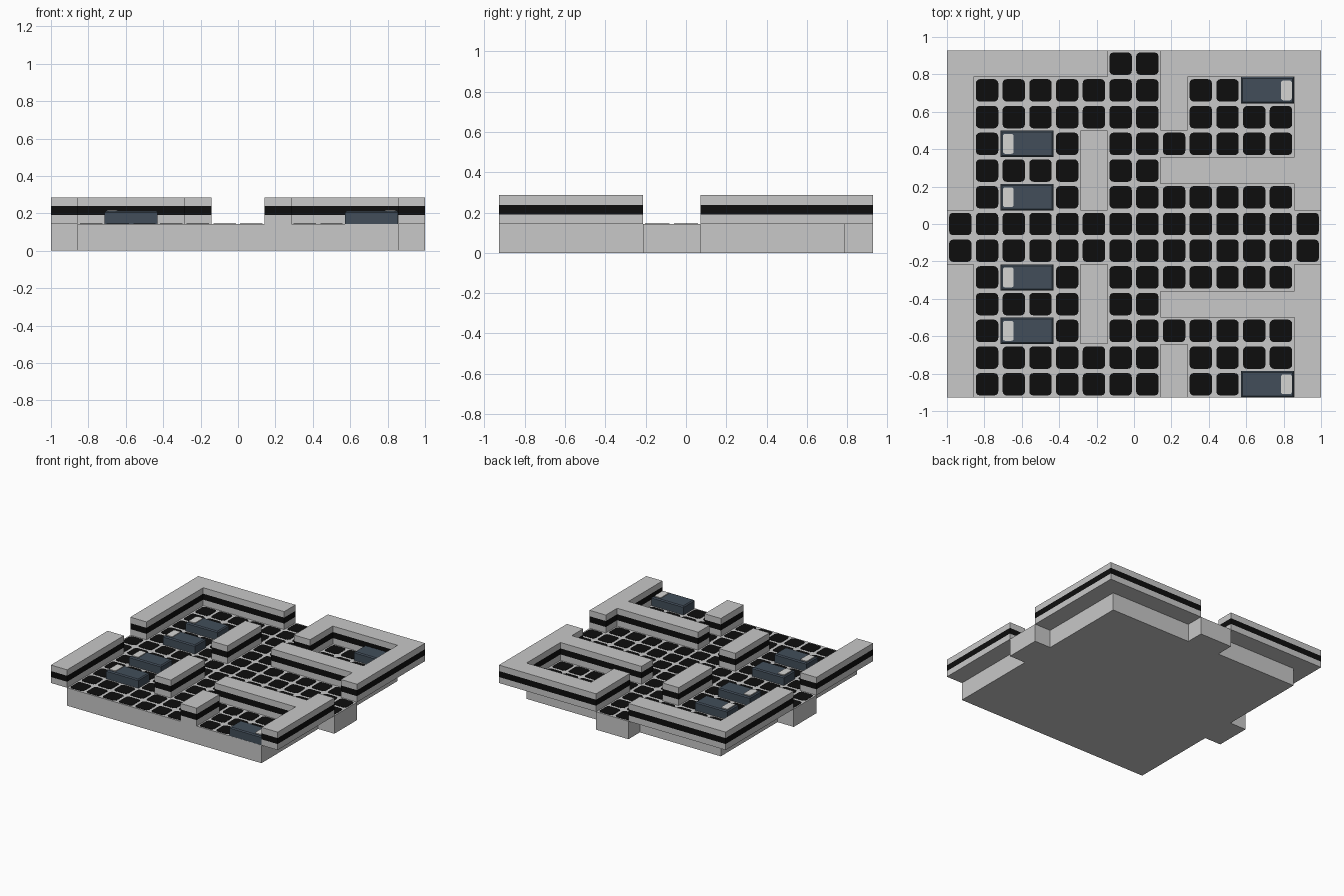
import bpy, bmesh, math

if "Cube" in bpy.data.objects:
    bpy.data.objects.remove(bpy.data.objects["Cube"])

U = 1 / 7                      # one grid cell
X0, Y0 = -1.0, -13 / 14        # grid origin


def material(name, rgb):
    m = bpy.data.materials.new(name)
    m.diffuse_color = (*rgb, 1)
    m.use_nodes = True
    m.node_tree.nodes["Principled BSDF"].inputs["Base Color"].default_value = m.diffuse_color
    return m


STONE = material("light grey stone", (0.58, 0.58, 0.58))
BLACK = material("near black", (0.004, 0.004, 0.004))
BLUE = material("slate blue", (0.054, 0.076, 0.102))
PILLOW = material("pale pillow", (0.66, 0.66, 0.65))


def add_loft(bm, rings, mats=None):
    """Close a stack of matching rings into a solid; mats gives an index per layer."""
    vs = [[bm.verts.new(p) for p in r] for r in rings]
    n = len(vs[0])
    bm.faces.new(vs[0][::-1])
    bm.faces.new(vs[-1])
    for k in range(len(vs) - 1):
        for i in range(n):
            j = (i + 1) % n
            f = bm.faces.new((vs[k][i], vs[k][j], vs[k + 1][j], vs[k + 1][i]))
            f.material_index = mats[k] if mats else 0


def rect(x0, y0, x1, y1, z, inset=0):
    a, b, c, d = x0 + inset, y0 + inset, x1 - inset, y1 - inset
    return [(a, b, z), (c, b, z), (c, d, z), (a, d, z)]


def round_rect(cx, cy, hx, hy, r, z, seg=3):
    pts = []
    for q, (sx, sy) in enumerate([(1, 1), (-1, 1), (-1, -1), (1, -1)]):
        for s in range(seg + 1):
            a = (q + s / seg) * math.pi / 2
            pts.append((cx + sx * (hx - r) + r * math.cos(a),
                        cy + sy * (hy - r) + r * math.sin(a), z))
    return pts


def cells(c0, r0, c1, r1):
    """Rectangle covering the grid columns c0..c1 and rows r0..r1."""
    return X0 + c0 * U, Y0 + r0 * U, X0 + (c1 + 1) * U, Y0 + (r1 + 1) * U


def finish(bm, name, mats):
    me = bpy.data.meshes.new(name)
    bm.to_mesh(me)
    bm.free()
    for m in mats:
        me.materials.append(m)
    bpy.context.collection.objects.link(bpy.data.objects.new(name, me))


# Floor slab and the three doorway slabs
FLOORS = {"floor_slab": (1, 0, 12, 11), "left_doorway": (0, 5, 0, 6),
          "right_doorway": (13, 5, 13, 6), "back_doorway": (6, 12, 7, 12)}
for name, c in FLOORS.items():
    bm = bmesh.new()
    add_loft(bm, [rect(*cells(*c), 0), rect(*cells(*c), U)])
    finish(bm, name, [STONE])

# Walls with a black band round the middle third
WALLS = {"side_wall_front": [(0, 0, 0, 4), (13, 0, 13, 4)],
         "side_wall_back": [(0, 7, 0, 12), (13, 7, 13, 12)],
         "back_wall": [(1, 12, 5, 12), (8, 12, 12, 12)],
         "left_partition": [(5, 2, 5, 4), (5, 7, 5, 9)],
         "right_partition": [(8, 0, 8, 1), (8, 10, 8, 11)],
         "cell_divider": [(8, 3, 12, 3), (8, 8, 12, 8)]}
for name, group in WALLS.items():
    for i, c in enumerate(group):
        bm = bmesh.new()
        add_loft(bm, [rect(*cells(*c), U * (1 + k / 3)) for k in range(4)], [0, 1, 0])
        finish(bm, f"{name}_{i + 1}", [STONE, BLACK])

# Beds, two cells long, with a pillow at the wall end
BEDS = [(2, r, 3, r) for r in (2, 4, 7, 9)] + [(11, r, 12, r) for r in (0, 11)]
for i, c in enumerate(BEDS):
    x0, y0, x1, y1 = cells(*c)
    bm = bmesh.new()
    add_loft(bm, [rect(x0, y0, x1, y1, U, 0.001), rect(x0, y0, x1, y1, 0.204, 0.001),
                  rect(x0, y0, x1, y1, 0.212, 0.009)])
    finish(bm, f"bed_{i + 1}", [BLUE])
    px = x0 + 0.042 if x0 < 0 else x1 - 0.042
    bm = bmesh.new()
    add_loft(bm, [round_rect(px, (y0 + y1) / 2, 0.029, 0.053, 0.012, z)
                  for z in (0.208, 0.218)])
    finish(bm, f"pillow_{i + 1}", [PILLOW])

# Dark rounded paving on every open cell
taken = set()
for c0, r0, c1, r1 in [c for g in WALLS.values() for c in g] + BEDS:
    taken |= {(c, r) for c in range(c0, c1 + 1) for r in range(r0, r1 + 1)}
bm = bmesh.new()
for c0, r0, c1, r1 in FLOORS.values():
    for c in range(c0, c1 + 1):
        for r in range(r0, r1 + 1):
            if (c, r) not in taken:
                cx, cy = X0 + (c + 0.5) * U, Y0 + (r + 0.5) * U
                add_loft(bm, [round_rect(cx, cy, 0.06, 0.06, 0.022, U + z)
                              for z in (-0.001, 0.002)])
finish(bm, "paving_stones", [BLACK])
